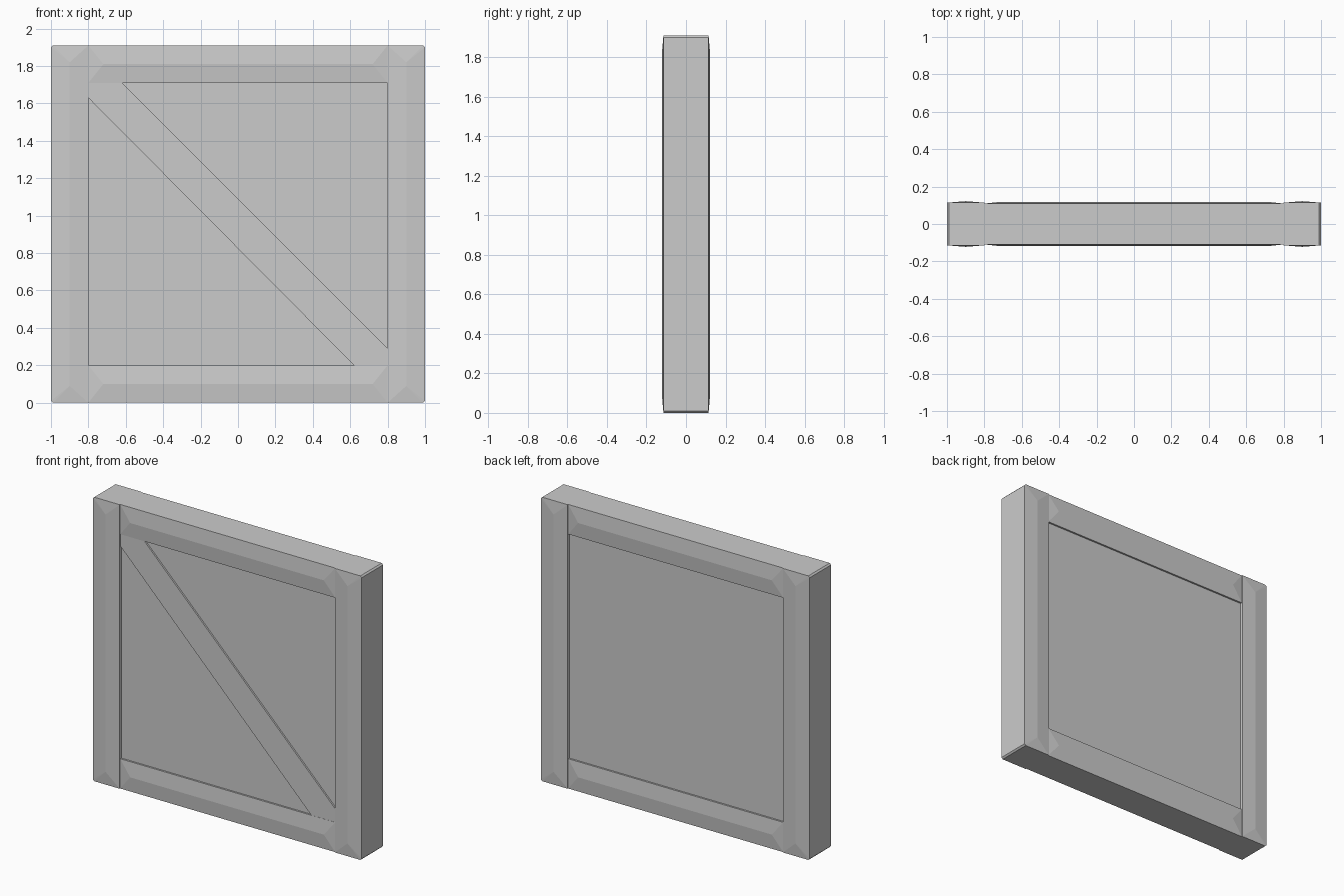
import bpy, bmesh

if "Cube" in bpy.data.objects:
    bpy.data.objects.remove(bpy.data.objects["Cube"])

H = 1.91      # overall height
W = 0.2       # frame plank width
INNER = 0.8   # half width of the opening


def hull_object(name, points):
    """Flat-shaded convex solid around the given points."""
    mesh = bpy.data.meshes.new(name)
    bm = bmesh.new()
    for p in points:
        bm.verts.new(p)
    bmesh.ops.convex_hull(bm, input=bm.verts[:])
    bmesh.ops.dissolve_limit(bm, angle_limit=0.002, verts=bm.verts[:], edges=bm.edges[:])
    bmesh.ops.recalc_face_normals(bm, faces=bm.faces[:])
    bm.to_mesh(mesh)
    bm.free()
    obj = bpy.data.objects.new(name, mesh)
    bpy.context.collection.objects.link(obj)
    return obj


def plank(name, outline, edge_y, ridge, ridge_y):
    """Outline (x, z) at the plank edge plus a raised centre ridge, front and back."""
    pts = [(x, s * edge_y, z) for s in (-1, 1) for x, z in outline]
    pts += [(x, s * ridge_y, z) for s in (-1, 1) for x, z in ridge]
    return hull_object(name, pts)


def slab(name, outline, y0, y1):
    return hull_object(name, [(x, y, z) for y in (y0, y1) for x, z in outline])


# Upright planks with small chamfers on the outer corners
c = 0.01
for side, s in (("left", -1), ("right", 1)):
    outline = [(s * INNER, 0), (s * (1 - c), 0), (s, c),
               (s, H - c), (s * (1 - c), H), (s * INNER, H)]
    ridge = [(s * 0.9, 0.09), (s * 0.9, H - 0.09)]
    plank(f"{side}_upright", outline, 0.114, ridge, 0.122)

# Horizontal planks between the uprights
for name, z in (("bottom_rail", 0), ("top_rail", H - W)):
    outline = [(-INNER, z), (INNER, z), (INNER, z + W), (-INNER, z + W)]
    ridge = [(-0.72, z + W / 2), (0.72, z + W / 2)]
    plank(name, outline, 0.109, ridge, 0.118)

# Recessed infill panel
slab("panel", [(x, z) for x in (-INNER, INNER) for z in (W, H - W)], -0.097, 0.097)

# Diagonal brace on the front only, trimmed to the opening
slab("diagonal_brace", [(-0.8, 1.63), (0.62, 0.2), (0.8, 0.2),
                        (0.8, 0.29), (-0.62, 1.71), (-0.8, 1.71)], -0.108, -0.09)
